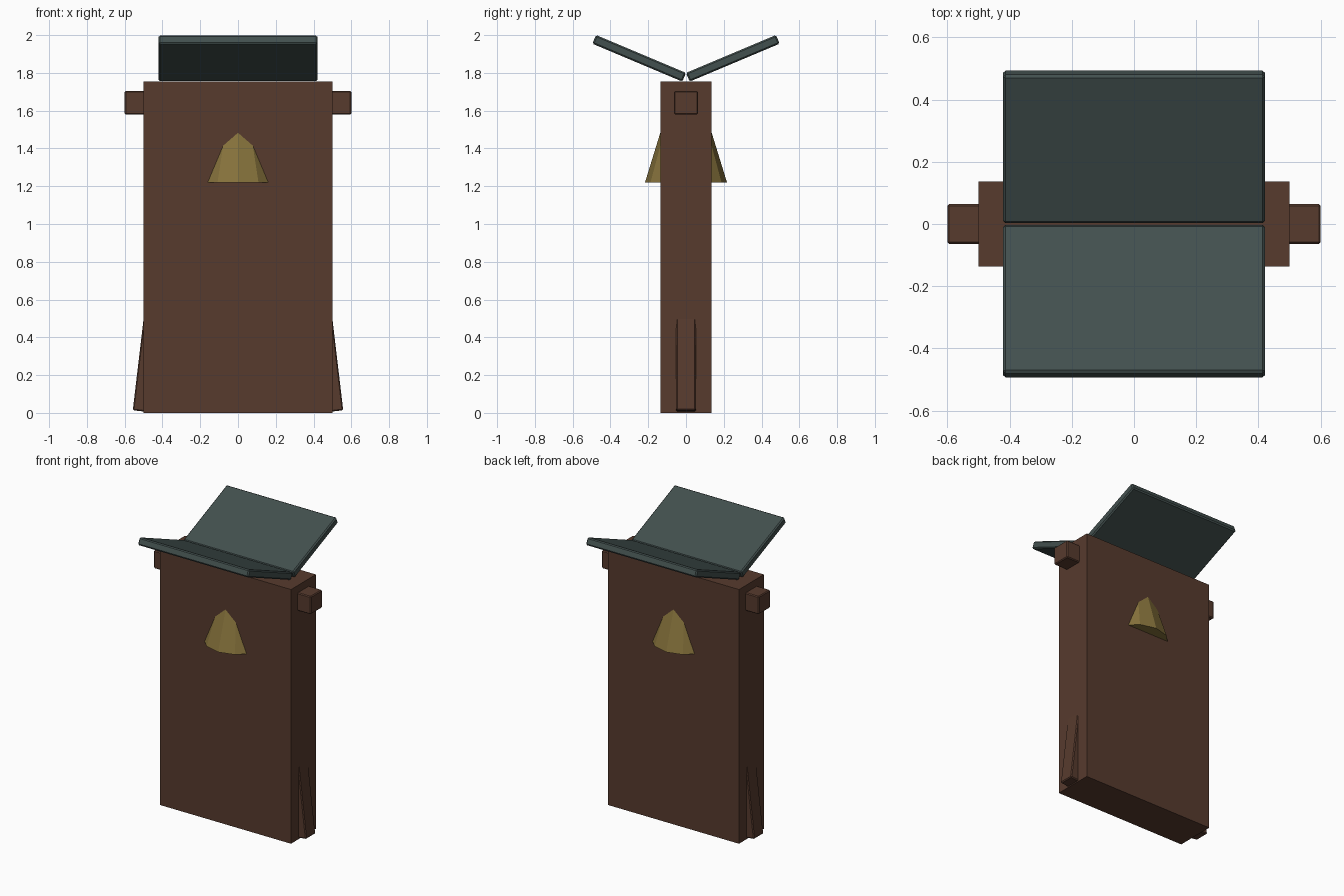
import bpy
from math import atan2, cos, sin

if "Cube" in bpy.data.objects:
    bpy.data.objects.remove(bpy.data.objects["Cube"])


def material(name, rgb):
    m = bpy.data.materials.new(name)
    m.diffuse_color = (*rgb, 1)
    m.use_nodes = True
    m.node_tree.nodes["Principled BSDF"].inputs["Base Color"].default_value = m.diffuse_color
    return m


WOOD = material("brown wood", (0.095, 0.043, 0.027))
SLATE = material("dark slate", (0.055, 0.08, 0.077))
BRASS = material("old brass", (0.24, 0.17, 0.045))


def box(name, centre, size, mat, rotation=(0, 0, 0), bevel=0):
    bpy.ops.mesh.primitive_cube_add(size=1, location=centre)
    ob = bpy.context.object
    ob.name = name
    ob.scale = size
    bpy.ops.object.transform_apply(location=False, rotation=False, scale=True)
    ob.rotation_euler = rotation
    ob.data.materials.append(mat)
    if bevel:
        mod = ob.modifiers.new("edge bevel", 'BEVEL')
        mod.width = bevel
        mod.segments = 1
    return ob


# Main slab
box("body", (0, 0, 0.8775), (1.0, 0.272, 1.755), WOOD)

# Crossbeam passing through the slab
box("crossbeam", (0, 0, 1.642), (1.2, 0.127, 0.124), WOOD, bevel=0.006)

# Bell, half buried in the slab: visible front and back
z0, z1 = 1.22, 1.60
bpy.ops.mesh.primitive_cone_add(vertices=12, radius1=0.217, radius2=0.1,
                                depth=z1 - z0, location=(0, 0, (z0 + z1) / 2))
bell = bpy.context.object
bell.name = "bell"
bell.data.materials.append(BRASS)

# Two roof panels rising outward in a V
pitch = atan2(0.2, 0.475)
length, thick = 0.517, 0.05
for side, label in ((-1, "front"), (1, "back")):
    y = length / 2 * cos(pitch) + thick / 2 * sin(pitch)
    z = 1.80 + length / 2 * sin(pitch) - thick / 2 * cos(pitch)
    box(label + "_roof_panel", (0, side * y, z), (0.842, length, thick),
        SLATE, (side * pitch, 0, 0), bevel=0.008)

# Splayed braces at the foot of each side
tilt = atan2(0.052, 0.44)
brace_len, brace_w = 0.5, 0.1
for side, label in ((-1, "left"), (1, "right")):
    x = 0.557 - brace_len / 2 * sin(tilt) - brace_w / 2 * cos(tilt)
    z = 0.014 + brace_len / 2 * cos(tilt) - brace_w / 2 * sin(tilt)
    box(label + "_brace", (side * x, 0, z), (brace_w, 0.104, brace_len),
        WOOD, (0, -side * tilt, 0), bevel=0.006)
